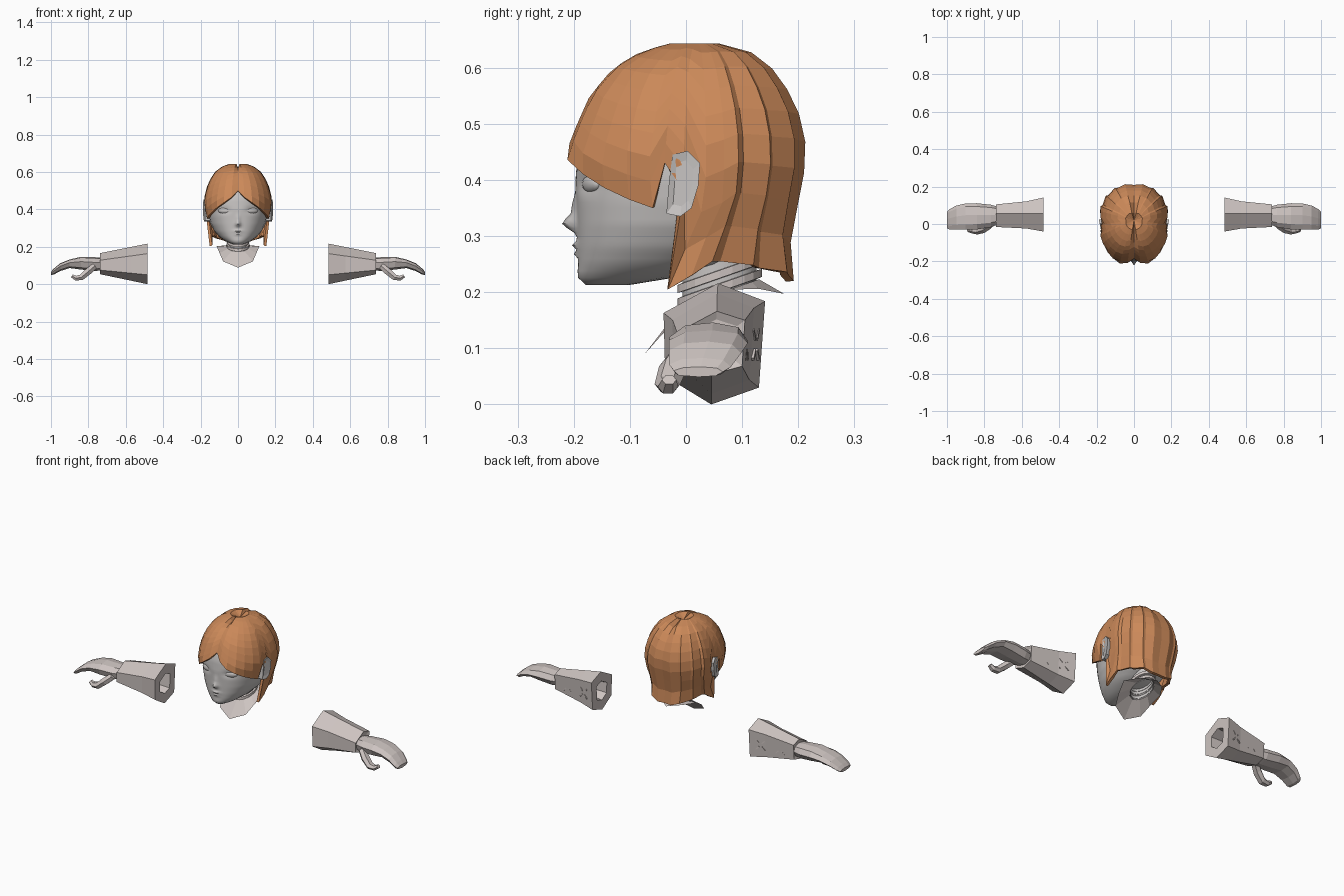
import bpy, bmesh, math
from mathutils import Vector, Matrix


def material(name, rgb):
    m = bpy.data.materials.new(name)
    m.diffuse_color = (*rgb, 1)
    return m


HAIR = material("copper hair", (0.60, 0.25, 0.10))
SKIN = material("pale skin", (0.57, 0.55, 0.54))
CLOTH = material("warm grey cloth", (0.61, 0.55, 0.53))


def finish(name, bm, mat, mirror=True, smooth=None, thick=0):
    me = bpy.data.meshes.new(name)
    bm.to_mesh(me)
    bm.free()
    ob = bpy.data.objects.new(name, me)
    bpy.context.collection.objects.link(ob)
    me.materials.append(mat)
    if mirror:
        mod = ob.modifiers.new("mirror", 'MIRROR')
        mod.use_clip = True
        mod.merge_threshold = 0.0005
    if thick:
        mod = ob.modifiers.new("thickness", 'SOLIDIFY')
        mod.thickness = thick
        mod.offset = -1
    if smooth:
        bpy.ops.object.select_all(action='DESELECT')
        ob.select_set(True)
        bpy.context.view_layer.objects.active = ob
        bpy.ops.object.shade_smooth_by_angle(angle=math.radians(smooth))
    return ob


def loft(name, rings, mat, closed=True, caps=True, **kw):
    """Skin a list of equal point rings."""
    bm = bmesh.new()
    vs = [[bm.verts.new(p) for p in r] for r in rings]
    n = len(rings[0])
    for a, b in zip(vs, vs[1:]):
        for i in range(n if closed else n - 1):
            j = (i + 1) % n
            bm.faces.new((a[i], b[i], b[j], a[j]))
    if closed and caps:
        bm.faces.new(vs[0])
        bm.faces.new(vs[-1])
    bmesh.ops.remove_doubles(bm, verts=bm.verts, dist=0.0002)
    if closed and caps:
        bmesh.ops.recalc_face_normals(bm, faces=bm.faces)
    return finish(name, bm, mat, **kw)


def lookup(table, z):
    """Interpolate rows (z, front y, back y, half width), sorted downwards."""
    if z >= table[0][0]:
        return table[0][1:]
    for a, b in zip(table, table[1:]):
        if z >= b[0]:
            t = (a[0] - z) / (a[0] - b[0])
            return [p + (q - p) * t for p, q in zip(a[1:], b[1:])]
    return table[-1][1:]


def oval(table, z, deg, cy):
    """Point of a boxy oval section, 0 degrees at the front."""
    yf, yb, hw = lookup(table, z)
    s, c = math.sin(math.radians(deg)), math.cos(math.radians(deg))
    x = hw * max(s, 0) ** 0.85 if 0 < deg < 180 else 0
    k = abs(c) ** 0.85
    return x, cy + ((yf - cy) if c > 0 else (yb - cy)) * k


# Head with nose, lips and eye sockets
HEAD = [(0.61, 0, 0.02, 0), (0.59, -0.10, 0.13, 0.09), (0.53, -0.165, 0.17, 0.14),
        (0.46, -0.192, 0.19, 0.162), (0.40, -0.197, 0.185, 0.163), (0.36, -0.195, 0.17, 0.158),
        (0.32, -0.194, 0.15, 0.147), (0.28, -0.193, 0.11, 0.125), (0.25, -0.192, 0.06, 0.098),
        (0.226, -0.189, -0.02, 0.062), (0.213, -0.178, -0.10, 0.028), (0.2125, -0.15, -0.15, 0)]
BUMPS = [(0, 0.322, 0.012, 0.013, 0.025), (0, 0.35, 0.011, 0.022, 0.009),
         (0, 0.284, 0.022, 0.006, 0.010), (0, 0.268, 0.018, 0.005, 0.007),
         (0, 0.23, 0.03, 0.012, 0.004), (0.072, 0.393, 0.028, 0.014, -0.010)]
angles = [0, 2, 4, 7, 11, 15, 20, 25, 31, 38, 46, 57, 70, 85, 105, 130, 155, 180]
levels = [0.61, 0.59, 0.56, 0.53, 0.49, 0.46, 0.44, 0.425, 0.41, 0.40, 0.39, 0.38, 0.37,
          0.36, 0.35, 0.34, 0.33, 0.322, 0.314, 0.306, 0.298, 0.291, 0.284, 0.276, 0.268,
          0.26, 0.25, 0.238, 0.226, 0.213, 0.2125]
rings = []
for z in levels:
    ring = []
    for a in angles:
        x, y = oval(HEAD, z, a, lookup(HEAD, z)[0] * 0.4 + lookup(HEAD, z)[1] * 0.6)
        if a < 70 and 0.2126 < z < 0.48:
            for bx, bz, sx, sz, amt in BUMPS:
                y -= amt * math.exp(-((x - bx) / sx) ** 2 - ((z - bz) / sz) ** 2)
        ring.append((x, y, z))
    rings.append(ring)
loft("head", rings, SKIN, closed=False, smooth=50)

# Eyes
bm = bmesh.new()
bmesh.ops.create_uvsphere(bm, u_segments=16, v_segments=10, radius=1, matrix=(
    Matrix.Translation((0.072, -0.168, 0.393)) @ Matrix.Rotation(0.35, 4, 'Z')
    @ Matrix.Diagonal((0.036, 0.013, 0.017, 1))))
finish("eyes", bm, SKIN, smooth=60)

# Ears
EAR = [(-0.035, 0.34), (-0.01, 0.335), (0.01, 0.35), (0.022, 0.39),
       (0.025, 0.43), (0.003, 0.452), (-0.024, 0.445), (-0.03, 0.40)]
ear = [[(0.15, y, z) for y, z in EAR],
       [(0.181 + 0.2 * (y + 0.01), y, z) for y, z in EAR],
       [(0.178 + 0.2 * (y + 0.01), -0.005 + (y + 0.005) * 0.6, 0.395 + (z - 0.395) * 0.7)
        for y, z in EAR]]
loft("ears", ear, SKIN)

# Hair cap: columns of (angle, rim height, relief, forward sweep)
SHAPE = [(0.643, -0.03, 0.06, 0.045), (0.63, -0.08, 0.115, 0.085), (0.60, -0.132, 0.155, 0.125),
         (0.55, -0.175, 0.192, 0.158), (0.50, -0.198, 0.212, 0.176), (0.44, -0.222, 0.22, 0.187),
         (0.38, -0.215, 0.207, 0.178), (0.33, -0.20, 0.198, 0.168), (0.275, -0.19, 0.187, 0.152),
         (0.23, -0.19, 0.203, 0.155), (0.20, -0.19, 0.18, 0.155)]
COLUMNS = [(0, 0.50, 0.94, 0), (8, 0.465, 0.99, 0), (20, 0.436, 1.01, 0), (34, 0.41, 1, 0),
           (48, 0.386, 0.99, 0), (62, 0.365, 1, 0), (73, 0.35, 1, 0), (79, 0.43, 0.98, 0),
           (86, 0.38, 0.97, 0), (93, 0.205, 0.98, 0.42), (101, 0.23, 1, 0.42),
           (108, 0.255, 1.01, 0.36), (112, 0.255, 0.96, 0.3), (128, 0.248, 1, 0.15),
           (132, 0.243, 0.96, 0.1), (150, 0.236, 1, 0), (154, 0.232, 0.97, 0),
           (168, 0.22, 1, 0), (180, 0.222, 0.965, 0)]
rows = 9
rings = [[(0, 0.02, 0.622)] * len(COLUMNS)]
for r in range(rows + 1):
    ring = []
    for a, rim, relief, sweep in COLUMNS:
        z = 0.643 - (0.643 - rim) * (r / rows) ** 1.5
        x, y = oval(SHAPE, z, a, 0.02)
        y = 0.02 + (y - 0.02) * relief - sweep * max(0, 0.36 - z)
        drop = 0.02 * max(0, 1 - r / 5) if a in (0, 180) else 0
        ring.append((x * relief, y, z - drop))
    rings.append(ring)
loft("hair", rings, HAIR, closed=False, thick=0.014)


# Neck tube and its bands, all tilted forward
def neck_ring(rx, ry, z, n=20):
    pts = []
    for i in range(n):
        a = 2 * math.pi * i / n
        y = ry * math.sin(a)
        pts.append((rx * math.cos(a), 0.06 + y, z + 0.35 * y))
    return pts


loft("neck", [neck_ring(0.052, 0.066, z) for z in (0.195, 0.30)], SKIN, caps=False,
     mirror=False, smooth=40)
for i, z in enumerate((0.208, 0.232)):
    loft("neck_band_%d" % (i + 1),
         [neck_ring(r, r + 0.014, z + d) for r, d in
          ((0.05, -0.008), (0.061, -0.007), (0.061, 0.007), (0.05, 0.008))],
         CLOTH, caps=False, mirror=False)

# Pointed collar sheet
outer = [(0, -0.075, 0.088), (0.08, -0.045, 0.122), (0.098, 0, 0.165), (0.115, 0.06, 0.204),
         (0.07, 0.13, 0.206), (0, 0.175, 0.197)]
inner = [(0.056 * math.sin(a), 0.06 - 0.07 * math.cos(a), 0.198 - 0.025 * math.cos(a))
         for a in [math.pi * i / 5 for i in range(6)]]
inner[0], inner[-1] = (0, *inner[0][1:]), (0, *inner[-1][1:])
loft("collar", [inner, outer], CLOTH, closed=False)

# Six-sided gauntlets with a hollow cuff
CUFF = [(-0.04, 0.163), (0.057, 0.216), (0.141, 0.184), (0.13, 0.03), (0.045, 0), (-0.037, 0.05)]
WRIST = [(-0.016, 0.128), (0.055, 0.166), (0.105, 0.15), (0.10, 0.068), (0.045, 0.053),
         (-0.016, 0.075)]


def hexagon(x, t, scale=1.0, squeeze=0.0):
    pts = []
    for (a, b), (c, d) in zip(CUFF, WRIST):
        y, z = a + (c - a) * t, b + (d - b) * t
        pts.append((x, 0.05 + (y - 0.05) * (scale - squeeze), 0.108 + (z - 0.108) * scale))
    return pts


loft("gauntlets", [hexagon(0.57, 0, 0.42), hexagon(0.485, 0, 0.5), hexagon(0.485, 0),
                   hexagon(0.575, 0.36, 1, 0.09), hexagon(0.737, 1), hexagon(0.73, 1, 0.75)],
     CLOTH)

# Crossed lacing on the back of the gauntlets
bm = bmesh.new()
for cx, cy, tilt in ((0.545, 0.122, -0.2), (0.655, 0.105, -0.09)):
    for sx in (-1, 1):
        for sz in (-1, 1):
            m = (Matrix.Translation((cx, cy, 0.107)) @ Matrix.Rotation(tilt, 4, 'Z')
                 @ Matrix.Translation((0.016 * sx, 0, 0.018 * sz))
                 @ Matrix.Rotation(-0.8 * sx * sz, 4, 'Y')
                 @ Matrix.Diagonal((0.024, 0.009, 0.006, 1)))
            bmesh.ops.create_cube(bm, size=1, matrix=m)
finish("lacing", bm, CLOTH)

# Cupped mitten hands: stations of (x, y, z, half depth, half height)
HAND = [(0.72, 0.045, 0.107, 0.045, 0.032), (0.765, 0.043, 0.107, 0.06, 0.037),
        (0.84, 0.041, 0.112, 0.07, 0.034), (0.90, 0.04, 0.109, 0.07, 0.023),
        (0.95, 0.034, 0.091, 0.064, 0.021), (0.985, 0.025, 0.067, 0.055, 0.016),
        (1.0, 0.022, 0.058, 0.044, 0.009)]
SECTION = [(-1, 0.25), (-0.6, 0.85), (0.1, 1), (0.75, 0.75), (1, 0), (0.7, -0.8), (0, -1),
           (-0.8, -0.7)]
loft("hands", [[(x, y + hy * u, z + hz * v) for u, v in SECTION] for x, y, z, hy, hz in HAND],
     CLOTH)

# Curled thumbs: path of (x, y, z) with a five-sided section
PATH = [(0.765, 0.0, 0.098), (0.80, -0.022, 0.068), (0.838, -0.033, 0.036), (0.868, -0.032, 0.032),
        (0.888, -0.03, 0.044)]
SIZES = [0.024, 0.026, 0.023, 0.018, 0.013]
rings = []
for i, (p, r) in enumerate(zip(PATH, SIZES)):
    d = (Vector(PATH[min(i + 1, 4)]) - Vector(PATH[max(i - 1, 0)])).normalized()
    side = Vector((0, 1, 0))
    up = d.cross(side).normalized()
    rings.append([Vector(p) + side * r * math.cos(a) + up * r * 0.8 * math.sin(a)
                  for a in [2 * math.pi * k / 6 for k in range(6)]])
loft("thumbs", rings, CLOTH)
